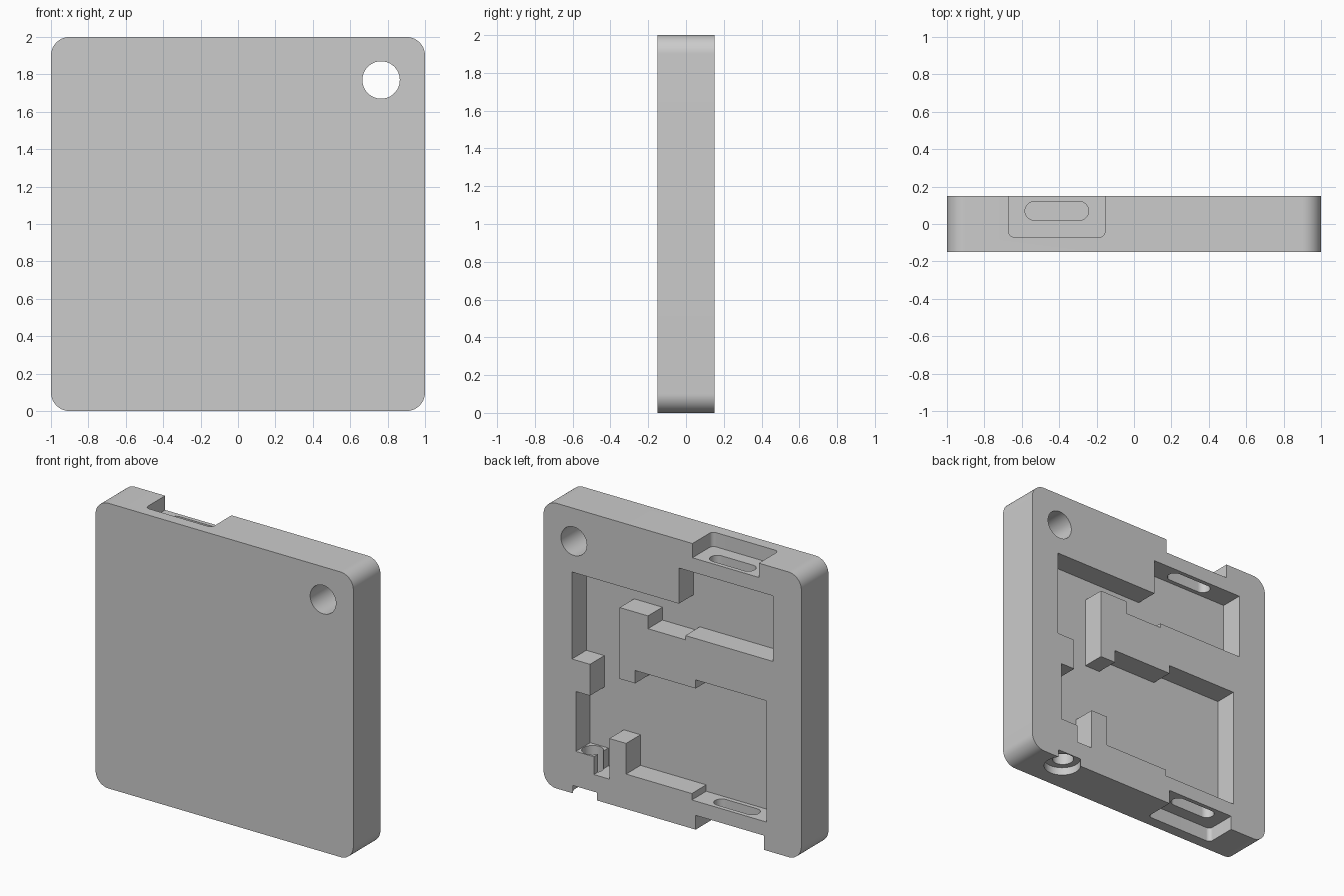
import bpy, bmesh, math

default = bpy.data.objects.get("Cube")
if default:
    bpy.data.objects.remove(default, do_unlink=True)

FRONT, BACK = -0.15, 0.15
OVER = 0.1          # cutter overshoot past the outer faces
POCKET_FLOOR = -0.01

# One flat colour
grey = bpy.data.materials.new("plain grey")
grey.use_nodes = True
colour = (0.6, 0.6, 0.6, 1)
grey.diffuse_color = colour
grey.node_tree.nodes["Principled BSDF"].inputs["Base Color"].default_value = colour


def rounded_rect(u0, u1, v0, v1, r, steps=16):
    """Outline of a rectangle with round corners."""
    corners = [(u1 - r, v1 - r), (u0 + r, v1 - r), (u0 + r, v0 + r), (u1 - r, v0 + r)]
    points = []
    for quarter, (cu, cv) in enumerate(corners):
        for i in range(steps + 1):
            a = (quarter + i / steps) * math.pi / 2
            points.append((cu + r * math.cos(a), cv + r * math.sin(a)))
    return points


def circle(u, v, r):
    return rounded_rect(u - r, u + r, v - r, v + r, r)


def prism(name, outline, axis, low, high):
    """Extrude an outline along the y or z axis."""
    def place(u, v, t):
        return (u, t, v) if axis == "y" else (u, v, t)
    bm = bmesh.new()
    rings = [[bm.verts.new(place(u, v, t)) for u, v in outline] for t in (low, high)]
    n = len(outline)
    for i in range(n):
        j = (i + 1) % n
        bm.faces.new((rings[0][i], rings[0][j], rings[1][j], rings[1][i]))
    for ring in rings:
        bm.faces.new(ring)
    bmesh.ops.remove_doubles(bm, verts=bm.verts, dist=1e-5)
    bmesh.ops.recalc_face_normals(bm, faces=bm.faces)
    mesh = bpy.data.meshes.new(name)
    bm.to_mesh(mesh)
    bm.free()
    obj = bpy.data.objects.new(name, mesh)
    bpy.context.collection.objects.link(obj)
    mesh.materials.append(grey)
    return obj


# Main plate with rounded corners
plate = prism("case_plate", rounded_rect(-1, 1, 0, 2, 0.1), "y", FRONT, BACK)

# Stepped pocket in the back, as one outline in x and z
pocket = [
    (0.78, 1.55), (-0.05, 1.55), (-0.05, 1.8), (-0.78, 1.8),        # upper bay
    (-0.78, 1.34), (-0.1, 1.34), (-0.1, 1.31), (0.19, 1.31),
    (0.19, 1.4), (0.41, 1.4), (0.41, 0.9), (0.29, 0.9),             # middle rib
    (0.29, 0.99), (-0.18, 0.99), (-0.18, 1.05), (-0.73, 1.05),
    (-0.73, 0.2), (-0.15, 0.2), (-0.15, 0.245), (0.36, 0.245),      # lower bay
    (0.36, 0.46), (0.49, 0.46), (0.49, 0.175), (0.61, 0.175),       # small post
    (0.61, 0.3), (0.75, 0.3), (0.75, 0.72),
    (0.64, 0.72), (0.64, 0.94), (0.78, 0.94),                       # side stop
]
cutters = [
    prism("pocket_cutter", pocket, "y", POCKET_FLOOR, BACK + OVER),
    prism("corner_hole_cutter", circle(0.765, 1.77, 0.1), "y", FRONT - OVER, BACK + OVER),
]

# Port recesses at the top and bottom edges, each with a slot into the pocket
for side, x0, x1, recess, slot in (
    ("top", -0.67, -0.155, (1.9, 2 + OVER), (1.75, 1.95)),
    ("bottom", -0.71, -0.18, (-OVER, 0.1), (0.05, 0.25)),
):
    mid = (x0 + x1) / 2
    cutters.append(prism(side + "_recess_cutter",
                         rounded_rect(x0, x1, -0.07, BACK + OVER, 0.03), "z", *recess))
    cutters.append(prism(side + "_slot_cutter",
                         rounded_rect(mid - 0.17, mid + 0.17, 0.02, 0.12, 0.05), "z", *slot))

# Counterbored button hole in the bottom edge
cutters.append(prism("button_bore_cutter", circle(0.68, 0.075, 0.12), "z", -OVER, 0.055))
cutters.append(prism("button_hole_cutter", circle(0.673, 0.073, 0.07), "z", 0.03, 0.33))

# Cut everything out of the plate
for cutter in cutters:
    mod = plate.modifiers.new(cutter.name, "BOOLEAN")
    mod.operation = "DIFFERENCE"
    mod.solver = "EXACT"
    mod.object = cutter
bpy.context.view_layer.update()
evaluated = plate.evaluated_get(bpy.context.evaluated_depsgraph_get())
result = bpy.data.meshes.new_from_object(evaluated)
plate.modifiers.clear()
plate.data = result
result.materials.clear()
result.materials.append(grey)
for face in result.polygons:
    face.material_index = 0
for cutter in cutters:
    bpy.data.objects.remove(cutter, do_unlink=True)

# Smooth the round walls and keep the edges sharp
bpy.ops.object.select_all(action="DESELECT")
plate.select_set(True)
bpy.context.view_layer.objects.active = plate
bpy.ops.object.shade_smooth_by_angle(angle=math.radians(30))
